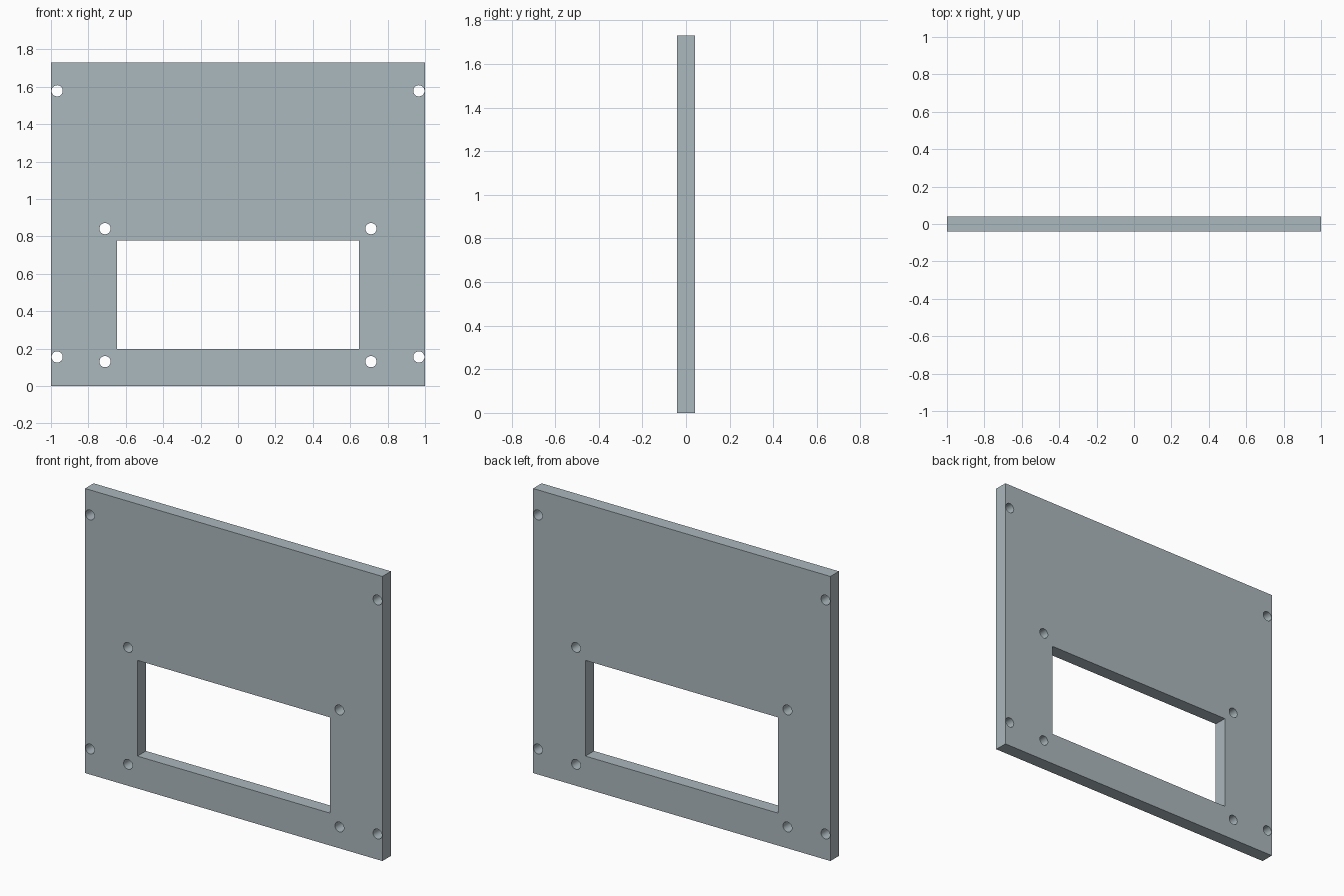
import bpy, bmesh, math
from mathutils import Matrix, Vector

if "Cube" in bpy.data.objects:
    bpy.data.objects.remove(bpy.data.objects["Cube"])

HALF_T = 0.041
HEIGHT = 1.73


def add_box(bm, width, depth, z0, z1):
    m = Matrix.Translation((0, 0, (z0 + z1) / 2)) @ Matrix.Diagonal((width, depth, z1 - z0, 1))
    bmesh.ops.create_cube(bm, size=1, matrix=m)


def add_drill(bm, x, z, radius=0.03):
    m = Matrix.Translation((x, 0, z)) @ Matrix.Rotation(math.pi / 2, 4, 'X')
    bmesh.ops.create_cone(bm, cap_ends=True, segments=32, radius1=radius,
                          radius2=radius, depth=0.3, matrix=m)


def make_object(name, bm):
    mesh = bpy.data.meshes.new(name)
    bm.to_mesh(mesh)
    bm.free()
    obj = bpy.data.objects.new(name, mesh)
    bpy.context.collection.objects.link(obj)
    return obj


# Blue-grey finish
finish = bpy.data.materials.new("blue_grey")
finish.diffuse_color = (0.41, 0.48, 0.51, 1)
finish.use_nodes = True
finish.node_tree.nodes["Principled BSDF"].inputs["Base Color"].default_value = finish.diffuse_color

# Flat panel
bm = bmesh.new()
add_box(bm, 2, HALF_T * 2, 0, HEIGHT)
panel = make_object("panel", bm)
panel.data.materials.append(finish)

# Cutter: display window, outer mounting holes, window screw holes
bm = bmesh.new()
add_box(bm, 1.296, 0.3, 0.197, 0.779)
for side in (-1, 1):
    for x, z in ((0.967, 0.155), (0.967, 1.578), (0.711, 0.13), (0.711, 0.841)):
        add_drill(bm, side * x, z)
cutter = make_object("opening_cutter", bm)
cutter.data.materials.append(finish)
cutter.hide_render = True

# Cut the openings and apply
mod = panel.modifiers.new("openings", 'BOOLEAN')
mod.operation = 'DIFFERENCE'
mod.solver = 'EXACT'
mod.object = cutter
bpy.context.view_layer.objects.active = panel
panel.select_set(True)
bpy.ops.object.modifier_apply(modifier=mod.name)
bpy.data.objects.remove(cutter)

# Smooth hole walls, sharp edges elsewhere
bpy.ops.object.shade_smooth_by_angle(angle=math.radians(30))
